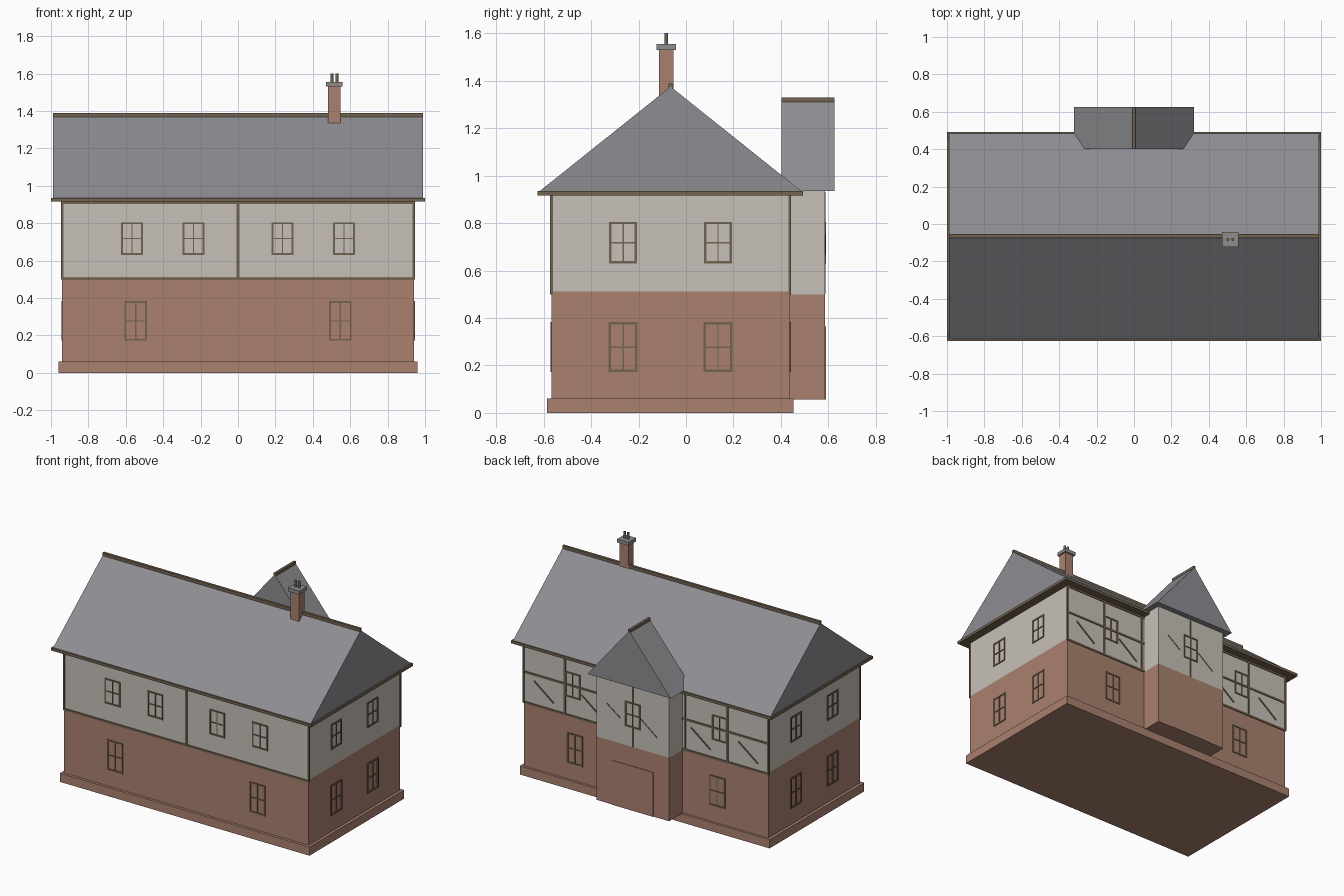
import bpy, math
from mathutils import Vector

if "Cube" in bpy.data.objects:
    bpy.data.objects.remove(bpy.data.objects["Cube"])


def material(name, rgb):
    m = bpy.data.materials.new(name)
    m.diffuse_color = (*rgb, 1)
    m.use_nodes = True
    m.node_tree.nodes["Principled BSDF"].inputs["Base Color"].default_value = m.diffuse_color
    return m


BRICK = material("brick", (0.40, 0.22, 0.16))
PLASTER = material("plaster", (0.57, 0.53, 0.48))
SLATE = material("slate", (0.27, 0.27, 0.29))
WOOD = material("timber", (0.17, 0.125, 0.08))
STONE = material("stone", (0.27, 0.27, 0.27))


def mesh(name, verts, faces, mat):
    me = bpy.data.meshes.new(name)
    me.from_pydata([tuple(v) for v in verts], [], faces)
    me.materials.append(mat)
    ob = bpy.data.objects.new(name, me)
    bpy.context.collection.objects.link(ob)
    return ob


BOX_FACES = [(0, 2, 3, 1), (4, 5, 7, 6), (0, 1, 5, 4), (2, 6, 7, 3), (0, 4, 6, 2), (1, 3, 7, 5)]


def box(name, x, y, z, mat):
    return mesh(name, [(a, b, c) for c in z for b in y for a in x], BOX_FACES, mat)


def gable(name, a, b, apex, base, top, length, mat, along_x):
    """Closed triangular prism; a..b is the eave span, length the ridge range."""
    vs = []
    for l in length:
        for s, z in ((a, base), (b, base), (apex, top)):
            vs.append((l, s, z) if along_x else (s, l, z))
    fs = [(0, 2, 1), (3, 4, 5), (0, 1, 4, 3), (1, 2, 5, 4), (2, 0, 3, 5)]
    if not along_x:
        fs = [f[::-1] for f in fs]
    return mesh(name, vs, fs, mat)


def bars(name, segs, origin, right, out, mat, proud=0.005):
    """Flat timbers (u0, z0, u1, z1, width) laid on a wall plane, as one object."""
    o, r, n, up = Vector(origin), Vector(right), Vector(out), Vector((0, 0, 1))
    verts, faces = [], []
    for u0, z0, u1, z1, w in segs:
        d = Vector((u1 - u0, z1 - z0)).normalized()
        px, pz = -d.y * w / 2, d.x * w / 2
        k = len(verts)
        for depth in (-0.004, proud):
            for u, z in ((u0 - px, z0 - pz), (u1 - px, z1 - pz),
                         (u0 + px, z0 + pz), (u1 + px, z1 + pz)):
                verts.append(o + r * u + up * z + n * depth)
        faces += [tuple(i + k for i in f) for f in BOX_FACES]
    return mesh(name, verts, faces, mat)


def window(name, u, z0, z1, w, wall):
    t, h = 0.01, w / 2 - 0.005
    zm = (z0 + z1) / 2
    segs = [(u - h, z0, u - h, z1, t), (u + h, z0, u + h, z1, t), (u, z0, u, z1, 0.006)]
    segs += [(u - h, z, u + h, z, s) for z, s in ((z0 + 0.005, t), (z1 - 0.005, t), (zm, 0.006))]
    bars(name, segs, *wall, WOOD)


# Walls: (origin, direction along wall, outward normal)
X, Y0, Y1, YC = 0.94, -0.567, 0.437, -0.065
FRONT = ((0, Y0, 0), (1, 0, 0), (0, -1, 0))
BACK = ((0, Y1, 0), (-1, 0, 0), (0, 1, 0))
RIGHT = ((X, YC, 0), (0, 1, 0), (1, 0, 0))
LEFT = ((-X, YC, 0), (0, -1, 0), (-1, 0, 0))
BAY = ((0, 0.585, 0), (-1, 0, 0), (0, 1, 0))

# Main body
box("plinth", (-0.96, 0.96), (-0.586, 0.453), (0, 0.06), BRICK)
box("ground_floor", (-X, X), (Y0, Y1), (0.06, 0.512), BRICK)
box("upper_floor", (-X, X), (Y0, Y1), (0.512, 0.917), PLASTER)

# Main roof
box("eaves", (-1, 1), (-0.625, 0.493), (0.917, 0.936), WOOD)
gable("main_roof", -0.615, 0.485, YC, 0.936, 1.375, (-0.99, 0.99), SLATE, True)
box("main_ridge", (-0.99, 0.99), (YC - 0.009, YC + 0.009), (1.365, 1.389), WOOD)

# Rear entrance bay
box("bay_ground_floor", (-0.28, 0.28), (0.43, 0.585), (0.057, 0.498), BRICK)
box("bay_upper_floor", (-0.28, 0.28), (0.43, 0.585), (0.498, 0.937), PLASTER)
gable("bay_roof", -0.32, 0.32, 0, 0.936, 1.32, (0.402, 0.625), SLATE, False)
box("bay_ridge", (-0.009, 0.009), (0.402, 0.625), (1.31, 1.329), WOOD)
box("door", (-0.16, 0.16), (0.58, 0.589), (0.057, 0.365), BRICK)

# Chimney with cap and two pots
CX, CY = 0.515, -0.083
box("chimney", (CX - 0.034, CX + 0.034), (CY - 0.03, CY + 0.03), (1.335, 1.53), BRICK)
box("chimney_cap", (CX - 0.044, CX + 0.044), (CY - 0.041, CY + 0.041), (1.53, 1.555), STONE)
for s in (-1, 1):
    bpy.ops.mesh.primitive_cylinder_add(vertices=12, radius=0.008, depth=0.047,
                                        location=(CX + s * 0.013, CY, 1.5765))
    pot = bpy.context.object
    pot.name = "chimney_pot"
    pot.data.materials.append(WOOD)

# Windows
for wall, label, upper, lower in ((FRONT, "front", (0.567, 0.238), (0.547,)),
                                  (BACK, "back", (0.565,), (0.547,)),
                                  (RIGHT, "right", (0.2,), (0.2,)),
                                  (LEFT, "left", (0.2,), (0.2,))):
    for s in (-1, 1):
        for u in upper:
            window(label + "_upper_window", s * u, 0.63, 0.805, 0.118, wall)
        for u in lower:
            window(label + "_lower_window", s * u, 0.172, 0.383, 0.122, wall)
window("bay_window", 0, 0.63, 0.805, 0.118, BAY)

# Corner posts
for sx in (-1, 1):
    for y in (Y0, Y1):
        box("corner_post", (sx * X - 0.006, sx * X + 0.006), (y - 0.006, y + 0.006),
            (0.5, 0.917), WOOD)

# Front framing: sill, head rail and centre post
bars("front_framing", [(-X, 0.504, X, 0.504, 0.014), (-X, 0.91, X, 0.91, 0.014),
                       (0, 0.5, 0, 0.917, 0.014)], *FRONT, WOOD)

# Back framing: rails, posts and diagonal braces
T = 0.014
for s in (-1, 1):
    segs = [(s * 0.28, z, s * X, z, T) for z in (0.504, 0.715, 0.91)]
    segs += [(s * u, 0.5, s * u, 0.917, T) for u in (0.3, 0.625)]
    segs += [(s * u - 0.075, 0.67, s * u + 0.075, 0.555, 0.01) for u in (0.785, 0.42)]
    bars("back_framing", segs, *BACK, WOOD)
bars("bay_framing", [(0, 0.5, 0, 0.63, 0.01), (0, 0.805, 0, 0.93, 0.01),
                     (-0.2, 0.75, -0.09, 0.67, 0.008), (0.06, 0.71, 0.19, 0.61, 0.008)],
     *BAY, WOOD, 0.002)
